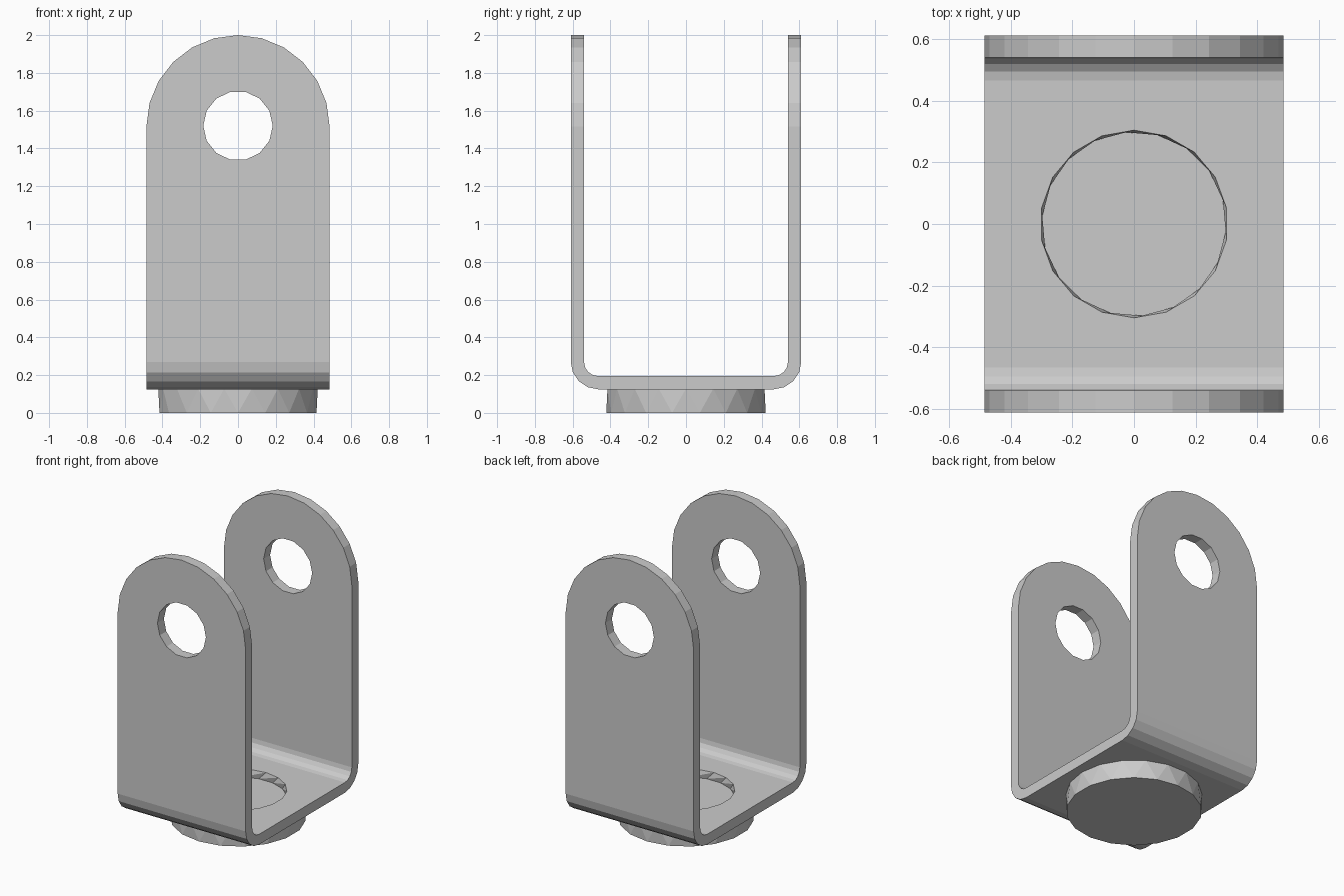
import bpy, bmesh
from math import sin, cos, pi, radians
from mathutils import Vector

if "Cube" in bpy.data.objects:
    bpy.data.objects.remove(bpy.data.objects["Cube"])

W, Y, T = 0.485, 0.61, 0.07      # half width, half depth, sheet thickness
Z0, ZC = 0.125, 1.515            # underside of the plate, centre of the rounded ends


def finish(name, bm):
    bmesh.ops.recalc_face_normals(bm, faces=bm.faces[:])
    me = bpy.data.meshes.new(name)
    bm.to_mesh(me)
    bm.free()
    ob = bpy.data.objects.new(name, me)
    bpy.context.collection.objects.link(ob)
    return ob


def prism(name, points, vec):
    bm = bmesh.new()
    face = bm.faces.new([bm.verts.new(p) for p in points])
    ext = bmesh.ops.extrude_face_region(bm, geom=[face], use_keep_orig=True)
    moved = [g for g in ext["geom"] if isinstance(g, bmesh.types.BMVert)]
    bmesh.ops.translate(bm, verts=moved, vec=Vector(vec))
    return finish(name, bm)


def ring_stack(name, rings, n):
    """Rings of (z, radius, half_step); a half-step change gives zigzag walls."""
    bm = bmesh.new()
    loops = []
    for z, r, half in rings:
        angs = [pi / 2 + 2 * pi * (i + half / 2) / n for i in range(n)]
        loops.append([bm.verts.new((r * cos(a), r * sin(a), z)) for a in angs])
    for (a, b, lo, hi) in zip(loops, loops[1:], rings, rings[1:]):
        for i in range(n):
            j = (i + 1) % n
            if lo[2] == hi[2]:
                bm.faces.new((a[i], a[j], b[j], b[i]))
            else:
                bm.faces.new((a[i], a[j], b[i]))
                bm.faces.new((a[j], b[j], b[i]))
    bm.faces.new(loops[0])
    bm.faces.new(loops[-1])
    return finish(name, bm)


def boolean(target, cutter, op):
    cutter.hide_render = True
    mod = target.modifiers.new(op, 'BOOLEAN')
    mod.operation, mod.object, mod.solver = op, cutter, 'EXACT'
    bpy.context.view_layer.objects.active = target
    bpy.ops.object.modifier_apply(modifier=mod.name)
    bpy.data.objects.remove(cutter)


# U-shaped sheet: right half of the profile (y, z), then mirrored
R, r, top = 0.145, 0.075, 2.1
outer = [(Y - R + R * sin(a), Z0 + R - R * cos(a)) for a in [radians(22.5 * i) for i in range(5)]]
inner = [(Y - R + r * sin(a), Z0 + R - r * cos(a)) for a in [radians(22.5 * i) for i in range(5)]]
right_out = outer + [(Y, top)]
right_in = [(Y - T, top)] + inner[::-1]
half = right_out + right_in
profile = half + [(-y, z) for y, z in half[::-1]]
bracket = prism("fork_bracket", [(-W, y, z) for y, z in profile], (2 * W, 0, 0))

# Rounded tops of both arms
arch = [(-W - 0.1, 0), (W + 0.1, 0), (W + 0.1, 1.0), (W, 1.0)]
arch = [(-W, 0.0), (W, 0.0)]
arch += [(W * cos(pi * i / 12), ZC + W * sin(pi * i / 12)) for i in range(13)]
arch = [(x * 1.00001, z) for x, z in arch]
boolean(bracket, prism("arch_cutter", [(x, -1, z) for x, z in arch], (0, 2, 0)), 'INTERSECT')

# Axle holes through both arms
hole = [(0.184 * cos(2 * pi * i / 14), -1, 1.52 + 0.184 * sin(2 * pi * i / 14)) for i in range(14)]
boolean(bracket, prism("axle_cutter", hole, (0, 2, 0)), 'DIFFERENCE')

# Round recess in the floor of the fork
recess = ring_stack("recess_cutter", [(0.14, 0.304, 1), (Z0 + T, 0.304, 0), (0.3, 0.304, 0)], 18)
boolean(bracket, recess, 'DIFFERENCE')

# Swivel disc under the fork
ring_stack("swivel_disc", [(0, 0.422, 0), (0.128, 0.422, 1)], 18)
